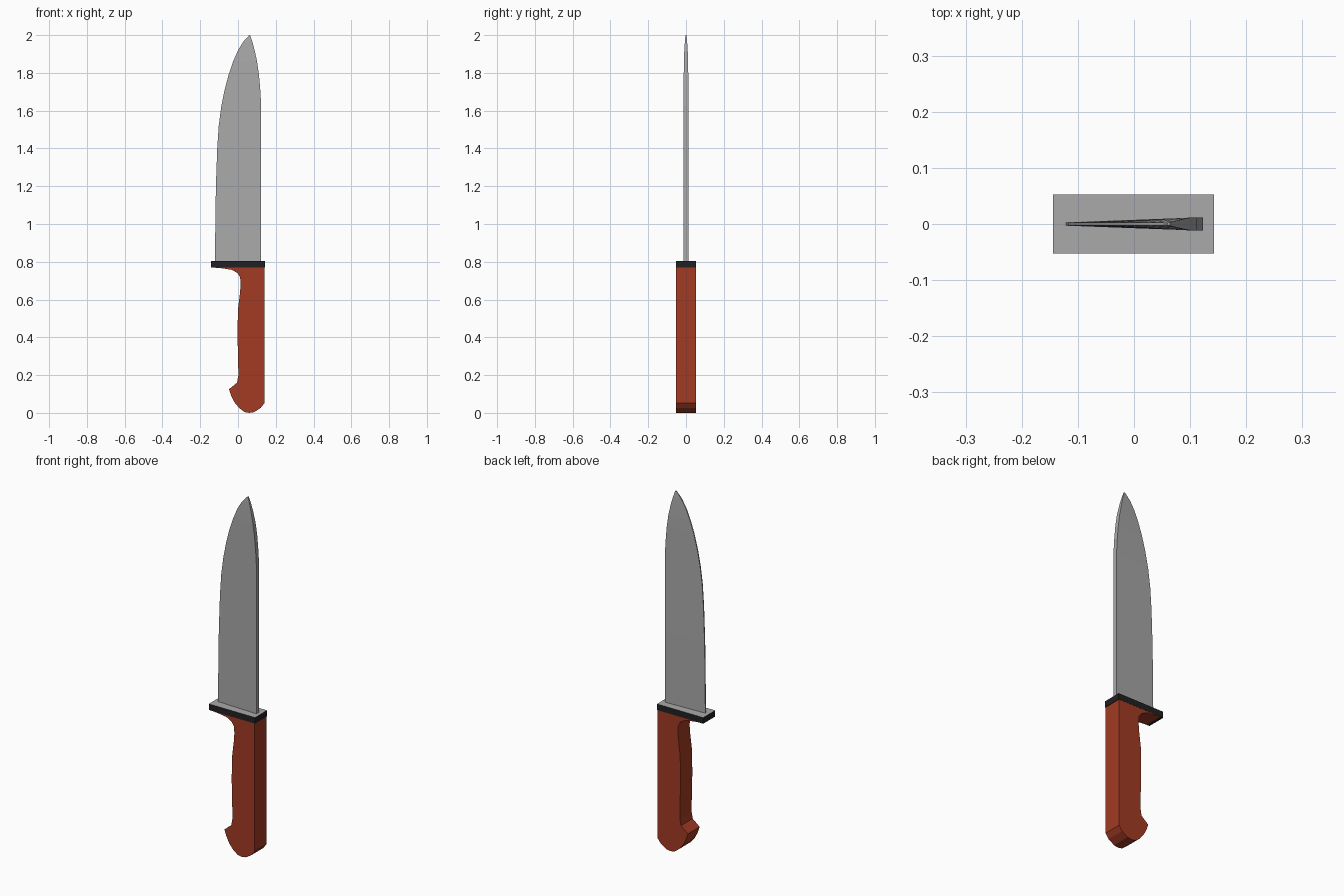
import bpy, bmesh

if "Cube" in bpy.data.objects:
    bpy.data.objects.remove(bpy.data.objects["Cube"])


def material(name, rgb):
    m = bpy.data.materials.new(name)
    m.diffuse_color = (*rgb, 1)
    m.use_nodes = True
    m.node_tree.nodes["Principled BSDF"].inputs["Base Color"].default_value = m.diffuse_color
    return m


STEEL = material("steel grey", (0.40, 0.40, 0.40))
RED = material("red brown", (0.36, 0.043, 0.017))
BLACK = material("black", (0.015, 0.015, 0.015))


def make_object(name, bm, *mats):
    bmesh.ops.recalc_face_normals(bm, faces=bm.faces)
    mesh = bpy.data.meshes.new(name)
    bm.to_mesh(mesh)
    bm.free()
    for m in mats:
        mesh.materials.append(m)
    ob = bpy.data.objects.new(name, mesh)
    bpy.context.collection.objects.link(ob)
    return ob


def extrude_profile(points, half):
    """Closed x-z outline extruded through y."""
    bm = bmesh.new()
    face = bm.faces.new([bm.verts.new((x, -half, z)) for x, z in points])
    ext = bmesh.ops.extrude_face_region(bm, geom=[face])["geom"]
    moved = [v for v in ext if isinstance(v, bmesh.types.BMVert)]
    bmesh.ops.translate(bm, verts=moved, vec=(0, 2 * half, 0))
    return bm


# Handle: straight back, finger groove and hooked butt
handle = [(0.14, 0.77), (0.14, 0.052), (0.12, 0.026), (0.085, 0.004),
          (0.06, 0.0), (0.035, 0.004), (0.005, 0.027), (-0.018, 0.055),
          (-0.036, 0.09), (-0.048, 0.125), (-0.005, 0.16), (0.002, 0.2),
          (0.0, 0.3), (-0.003, 0.42), (0.0, 0.55), (0.01, 0.63),
          (0.014, 0.68), (0.011, 0.72), (-0.005, 0.742), (-0.035, 0.758),
          (-0.09, 0.766), (-0.138, 0.77)]
make_object("handle", extrude_profile(handle, 0.052), RED)

# Guard: black plate with a steel top face
guard = extrude_profile([(-0.144, 0.769), (0.143, 0.769),
                         (0.143, 0.803), (-0.144, 0.803)], 0.053)
bmesh.ops.recalc_face_normals(guard, faces=guard.faces)
for f in guard.faces:
    f.material_index = 1 if f.normal.z > 0.5 else 0
make_object("guard", guard, BLACK, STEEL)

# Blade: wedge cross-sections (z, edge x, spine x, spine half thickness)
rows = [(0.80, -0.122, 0.123, 0.012), (1.00, -0.120, 0.123, 0.012),
        (1.20, -0.117, 0.123, 0.012), (1.40, -0.110, 0.123, 0.012),
        (1.52, -0.102, 0.123, 0.012), (1.62, -0.089, 0.123, 0.012),
        (1.71, -0.071, 0.118, 0.012), (1.79, -0.050, 0.111, 0.012),
        (1.86, -0.026, 0.101, 0.0115), (1.92, 0.000, 0.088, 0.009),
        (1.965, 0.028, 0.076, 0.006), (2.00, 0.060, 0.064, 0.003)]
bm = bmesh.new()
rings = []
for z, edge, spine, t in rows:
    e = 0.003 if z < 1.99 else 0.002
    rings.append([bm.verts.new(p) for p in
                  ((edge, -e, z), (spine, -t, z), (spine, t, z), (edge, e, z))])
for a, b in zip(rings, rings[1:]):
    for i in range(4):
        j = (i + 1) % 4
        bm.faces.new((a[i], a[j], b[j], b[i]))
bm.faces.new(rings[0])
bm.faces.new(rings[-1])
make_object("blade", bm, STEEL)
